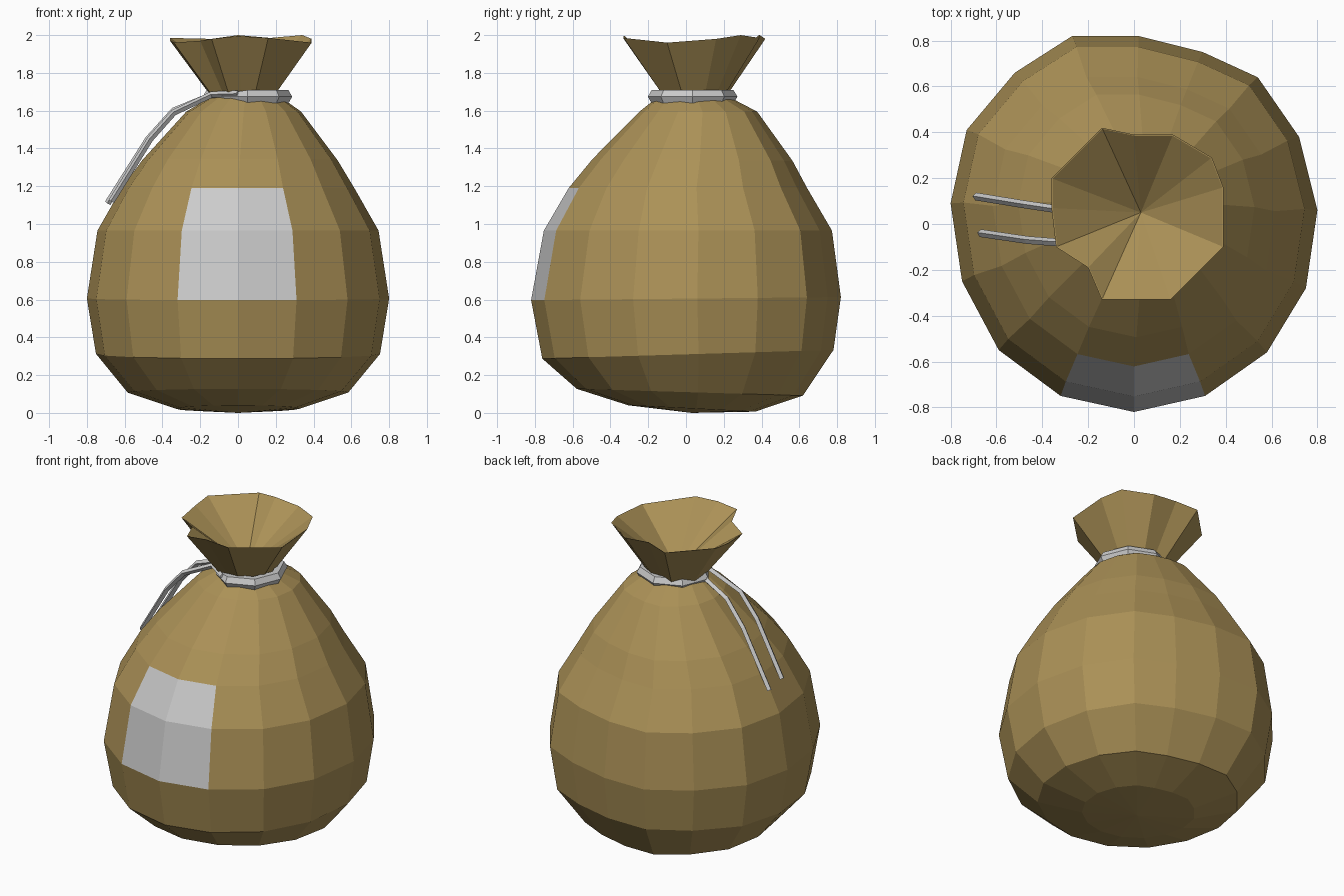
import bpy, math

if "Cube" in bpy.data.objects:
    bpy.data.objects.remove(bpy.data.objects["Cube"])

tan = bpy.data.materials.new("burlap")
tan.diffuse_color = (0.41, 0.285, 0.095, 1)
tan.use_nodes = True
tan.node_tree.nodes["Principled BSDF"].inputs["Base Color"].default_value = tan.diffuse_color


def mesh_object(name, verts, faces, mat=None):
    me = bpy.data.meshes.new(name)
    me.from_pydata(verts, [], faces)
    me.validate()
    if mat:
        me.materials.append(mat)
    ob = bpy.data.objects.new(name, me)
    bpy.context.collection.objects.link(ob)
    return ob


def cord(name, pts, depth, closed=False, res=0):
    # pts: (x, y, z, radius factor)
    cu = bpy.data.curves.new(name, 'CURVE')
    cu.dimensions = '3D'
    cu.bevel_depth = depth
    cu.bevel_resolution = res
    cu.use_fill_caps = not closed
    sp = cu.splines.new('POLY')
    sp.points.add(len(pts) - 1)
    for p, (x, y, z, r) in zip(sp.points, pts):
        p.co = (x, y, z, 1)
        p.radius = r
    sp.use_cyclic_u = closed
    ob = bpy.data.objects.new(name, cu)
    bpy.context.collection.objects.link(ob)
    bpy.ops.object.select_all(action='DESELECT')
    ob.select_set(True)
    bpy.context.view_layer.objects.active = ob
    bpy.ops.object.convert(target='MESH')
    bpy.ops.object.shade_flat()


# Sack body: slightly uneven 16-sided plan, scaled per ring
plan = [(0, -.82), (.31, -.75), (.58, -.56), (.75, -.28), (.80, .06), (.72, .38), (.54, .64),
        (.30, .75), (.02, .82), (-.27, .82), (-.52, .66), (-.73, .41), (-.80, .09),
        (-.75, -.25), (-.59, -.55), (-.32, -.75)]
N = len(plan)
# (scale, z, centre x, centre y, tilt along y)
rings = [
    (0.41, 0.025, 0, 0.03, -0.05),
    (0.73, 0.11, 0, 0.02, -0.03),
    (0.94, 0.31, 0, 0.01, 0.03),
    (1.0, 0.605, 0, 0, 0.01),
    (0.93, 0.965, 0, 0.01, 0),
    (0.77, 1.19, 0, 0.01, 0),
    (0.645, 1.34, 0.01, 0.035, -0.01),
    (0.38, 1.595, 0.03, 0.065, 0),
    (0.235, 1.67, 0.04, 0.04, 0),
]
verts = []
for s, z, cx, cy, tilt in rings:
    for px, py in plan:
        y = cy + s * py
        verts.append((cx + s * px, y, z + tilt * y))
body, patch = [], []
for k in range(len(rings) - 1):
    for i in range(N):
        j = (i + 1) % N
        f = (k * N + i, k * N + j, (k + 1) * N + j, (k + 1) * N + i)
        # the two front columns of two bands are the patch
        (patch if k in (3, 4) and i in (0, N - 1) else body).append(f)
verts.append((0, 0.03, 0.0))
body += [(len(verts) - 1, (i + 1) % N, i) for i in range(N)]
mesh_object("sack_body", verts, body, tan)
used = sorted({v for f in patch for v in f})
mesh_object("front_patch", [verts[v] for v in used],
            [tuple(used.index(v) for v in f) for f in patch])

# Flared, creased sack mouth with an inner funnel
rim = [(-0.14, 0.42, 1.98), (0, 0.39, 2.0), (0.17, 0.39, 1.985), (0.34, 0.29, 2.0),
       (0.39, 0.16, 1.98), (0.39, -0.10, 1.96), (0.16, -0.33, 1.985), (0.0, -0.33, 1.995),
       (-0.14, -0.33, 1.98), (-0.20, -0.19, 1.97), (-0.34, -0.10, 1.96),
       (-0.36, 0.07, 1.97), (-0.36, 0.20, 1.985)]
M = len(rim)
c = (0.03, 0.05)
base = [(c[0] + (x - c[0]) * 0.43, c[1] + (y - c[1]) * 0.43, 1.67) for x, y, z in rim]
lip = [(c[0] + (x - c[0]) * 0.985, c[1] + (y - c[1]) * 0.985, z - 0.001) for x, y, z in rim]
faces = []
for i in range(M):
    j = (i + 1) % M
    faces += [(i, j, M + j, M + i), (M + i, M + j, 2 * M + j, 2 * M + i),
              (2 * M + i, 2 * M + j, 3 * M)]
# rim runs clockwise, so reverse for outward normals
mesh_object("sack_mouth", base + rim + lip + [(c[0], c[1], 1.69)],
            [f[::-1] for f in faces], tan)

# Tie around the neck, pinched thin at the front left
tie = []
for i in range(8):
    a = i * math.pi / 4
    if i == 5:
        tie.append((-0.06, -0.11, 1.675, 0.5))
    else:
        tie.append((0.05 + 0.197 * math.cos(a), 0.035 + 0.197 * math.sin(a), 1.674, 1))
cord("neck_tie", tie, 0.04, True, 1)

# Two loose cord ends hanging down the left side
cord("cord_end_back", [(-0.12, 0.03, 1.69, 1), (-0.34, 0.065, 1.60, 1),
                       (-0.475, 0.085, 1.45, 1), (-0.69, 0.12, 1.11, 1)], 0.017)
cord("cord_end_front", [(0.0, -0.16, 1.69, 1), (-0.14, -0.06, 1.685, 1), (-0.34, -0.08, 1.59, 1),
                        (-0.465, -0.07, 1.45, 1), (-0.67, -0.04, 1.12, 1)], 0.017)
